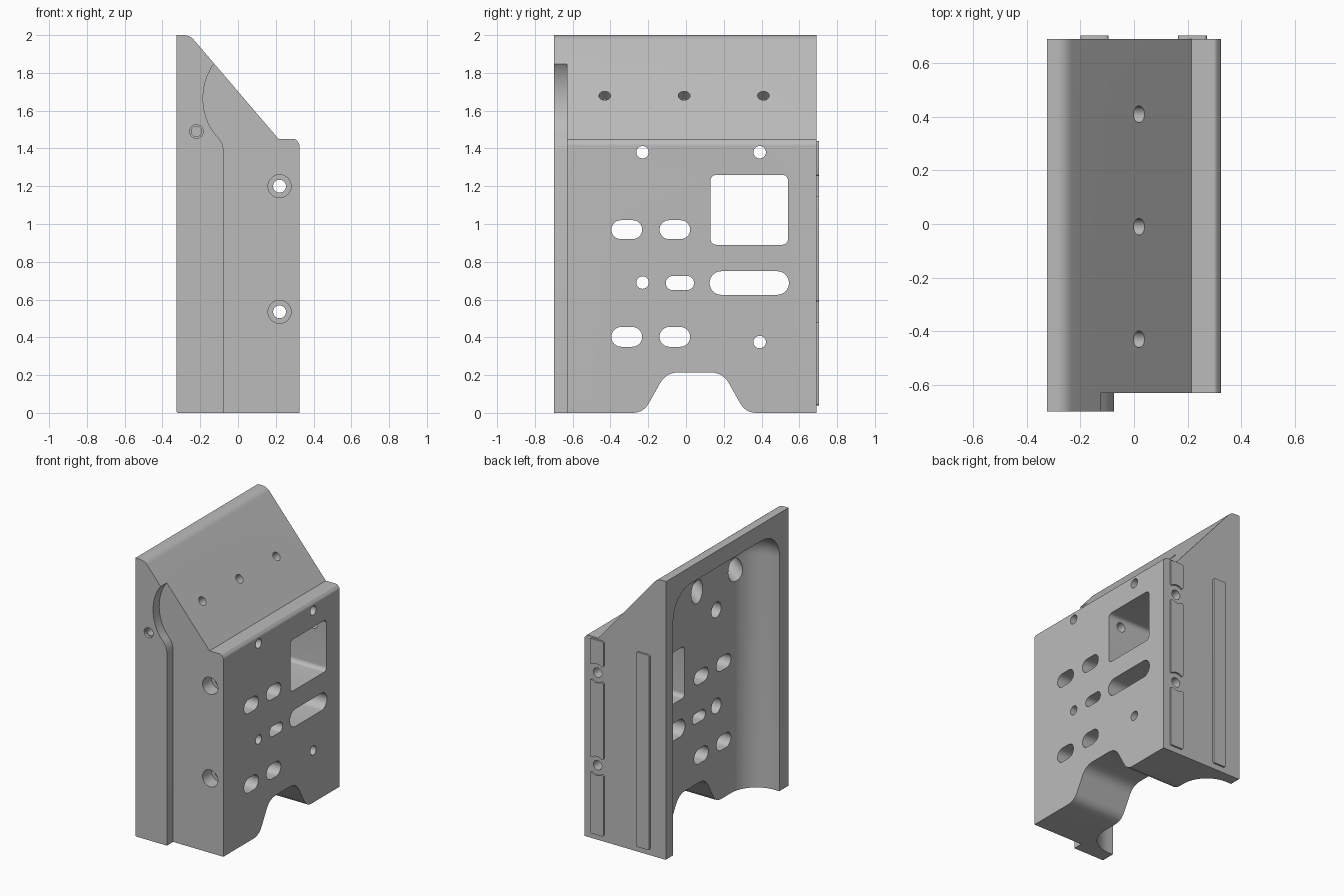
import bpy, bmesh, math
from mathutils import Vector, Matrix

if "Cube" in bpy.data.objects:
    bpy.data.objects.remove(bpy.data.objects["Cube"])

grey = bpy.data.materials.new("plain_grey")
grey.diffuse_color = (0.5, 0.5, 0.5, 1)
grey.use_nodes = True
grey.node_tree.nodes["Principled BSDF"].inputs["Base Color"].default_value = grey.diffuse_color


def finish(bm, name):
    bmesh.ops.recalc_face_normals(bm, faces=bm.faces)
    mesh = bpy.data.meshes.new(name)
    bm.to_mesh(mesh)
    bm.free()
    mesh.materials.append(grey)
    ob = bpy.data.objects.new(name, mesh)
    bpy.context.collection.objects.link(ob)
    return ob


def prism(name, pts, axis, lo, hi):
    """Extrude a (y,z) outline along x, or an (x,z) outline along y."""
    bm = bmesh.new()
    place = (lambda a, b, t: (t, a, b)) if axis == 'x' else (lambda a, b, t: (a, t, b))
    face = bm.faces.new([bm.verts.new(place(a, b, lo)) for a, b in pts])
    ext = bmesh.ops.extrude_face_region(bm, geom=[face])
    verts = [v for v in ext['geom'] if isinstance(v, bmesh.types.BMVert)]
    bmesh.ops.translate(bm, verts=verts, vec=Vector(place(0, 0, hi - lo)))
    return finish(bm, name)


def cylinder(name, a, b, r, seg=32):
    a, b = Vector(a), Vector(b)
    d = b - a
    mat = Matrix.Translation((a + b) / 2) @ d.to_track_quat('Z', 'Y').to_matrix().to_4x4()
    bm = bmesh.new()
    bmesh.ops.create_cone(bm, cap_ends=True, segments=seg, radius1=r, radius2=r,
                          depth=d.length, matrix=mat)
    return finish(bm, name)


def round_rect(a0, a1, b0, b1, r, n=8):
    pts = []
    corners = [(a1 - r, b1 - r), (a0 + r, b1 - r), (a0 + r, b0 + r), (a1 - r, b0 + r)]
    for k, (ca, cb) in enumerate(corners):
        for i in range(n + 1):
            t = math.pi / 2 * (k + i / n)
            p = (ca + r * math.cos(t), cb + r * math.sin(t))
            if not pts or math.dist(p, pts[-1]) > 1e-4:
                pts.append(p)
    return pts


def fillet(pts, radii, n=8):
    """Round each corner of an outline by trimming it back and bridging with a curve."""
    out = []
    for i, (p, r) in enumerate(zip(pts, radii)):
        p = Vector(p)
        if r == 0:
            out.append(tuple(p))
            continue
        q0 = p + (Vector(pts[i - 1]) - p).normalized() * r
        q1 = p + (Vector(pts[(i + 1) % len(pts)]) - p).normalized() * r
        for k in range(n + 1):
            t = k / n
            out.append(tuple(q0 * (1 - t) ** 2 + p * 2 * t * (1 - t) + q1 * t * t))
    return out


def cut(target, cutter):
    cutter.hide_render = True
    mod = target.modifiers.new("cut", 'BOOLEAN')
    mod.operation, mod.solver, mod.object = 'DIFFERENCE', 'EXACT', cutter
    bpy.context.view_layer.objects.active = target
    bpy.ops.object.modifier_apply(modifier=mod.name)
    bpy.data.objects.remove(cutter)


# Main block with sloped top
profile = fillet([(-.325, 0), (.325, 0), (.325, 1.425), (.305, 1.45), (.215, 1.45),
                  (-.255, 2), (-.325, 2)], [.008, 0, .01, .01, 0, .035, 0])
body = prism("bracket_body", profile, 'y', -.70, .69)

# Front recess leaving a flange with a scooped upper edge
arc = [(.02 - .205 * math.cos(t), 1.665 + .26 * math.sin(t))
       for t in [math.radians(-52 + 100 * i / 20) for i in range(21)]]
recess = [(-.075, -.2), (-.075, 1.39), (-.083, 1.425)] + arc + [(-.08, 2.2), (.6, 2.2), (.6, -.2)]
cut(body, prism("recess_cutter", recess, 'y', -1, -.63))

# Hollow rear pocket with coved edges, open at the bottom
bm = bmesh.new()
bmesh.ops.create_cube(bm, size=1, matrix=Matrix.Translation((-.54, .005, .44))
                      @ Matrix.Diagonal((.92, 1.21, 2.88, 1)))
bmesh.ops.bevel(bm, geom=bm.edges[:], offset=.2, segments=12, profile=.5, affect='EDGES')
cut(body, finish(bm, "pocket_cutter"))

# Notch in the bottom edge
notch = fillet([(-.5, -.1), (-.5, 0), (-.225, 0), (-.105, .215), (.195, .215), (.315, 0),
                (.6, 0), (.6, -.1)], [0, 0, .06, .07, .07, .06, 0, 0])
cut(body, prism("notch_cutter", notch, 'x', -1, 1))

# Window and slots through the wide wall
for a0, a1, b0, b1, r in [(.13, .54, .89, 1.26, .03), (.125, .545, .625, .75, .0624),
                          (-.395, -.232, .92, 1.02, .0499), (-.14, .022, .92, 1.02, .0499),
                          (-.395, -.232, .35, .455, .0524), (-.14, .022, .35, .455, .0524),
                          (-.107, .043, .65, .725, .0374)]:
    cut(body, prism("slot_cutter", round_rect(a0, a1, b0, b1, r), 'x', -.25, 1))

# Round holes through the wide wall, widened at the rear
for y, z in [(-.23, 1.38), (.39, 1.38), (-.23, .69), (.39, .375)]:
    cut(body, cylinder("hole_cutter", (-.25, y, z), (1, y, z), .033))
    cut(body, cylinder("hole_cutter", (-.25, y, z), (.05, y, z), .055))

# Holes square to the slope, widened from the pocket side
n = Vector((.76, 0, .65))
for y in (-.43, -.01, .41):
    p = Vector((.02, y, 1.68))
    cut(body, cylinder("slope_hole_cutter", p + n * .2, p - n * .25, .031))
    cut(body, cylinder("slope_hole_cutter", p - n * .07, p - n * .27, .065))

# Long bolt holes from front to back, counterbored in front
for z in (.535, 1.2):
    cut(body, cylinder("bolt_cutter", (.22, -1, z), (.22, 1, z), .034))
    cut(body, cylinder("bolt_cutter", (.22, -1, z), (.22, -.53, z), .061))

# Blind hole in the flange
cut(body, cylinder("flange_hole_cutter", (-.22, -1, 1.49), (-.22, -.68, 1.49), .036))
cut(body, cylinder("flange_hole_cutter", (-.22, -1, 1.49), (-.22, -.62, 1.49), .027))

# Raised pads on the back face, hollowed around the bolt holes
parts = [body]
for name, x0, x1, z0, z1 in [("upper_pad", .165, .272, 1.255, 1.44),
                             ("middle_pad", .165, .272, .59, 1.145),
                             ("lower_pad", .165, .272, .04, .48),
                             ("long_pad", -.2, -.095, .04, 1.44)]:
    pad = prism(name, round_rect(x0, x1, z0, z1, .012, 4), 'y', .685, .703)
    for z in (.535, 1.2):
        if x0 > 0:
            cut(pad, cylinder("pad_cutter", (.218, .5, z), (.218, .9, z), .068))
    parts.append(pad)

# Smooth curved walls, keep edges crisp
for ob in parts:
    bpy.ops.object.select_all(action='DESELECT')
    ob.select_set(True)
    bpy.context.view_layer.objects.active = ob
    bpy.ops.object.shade_smooth_by_angle(angle=math.radians(25))
